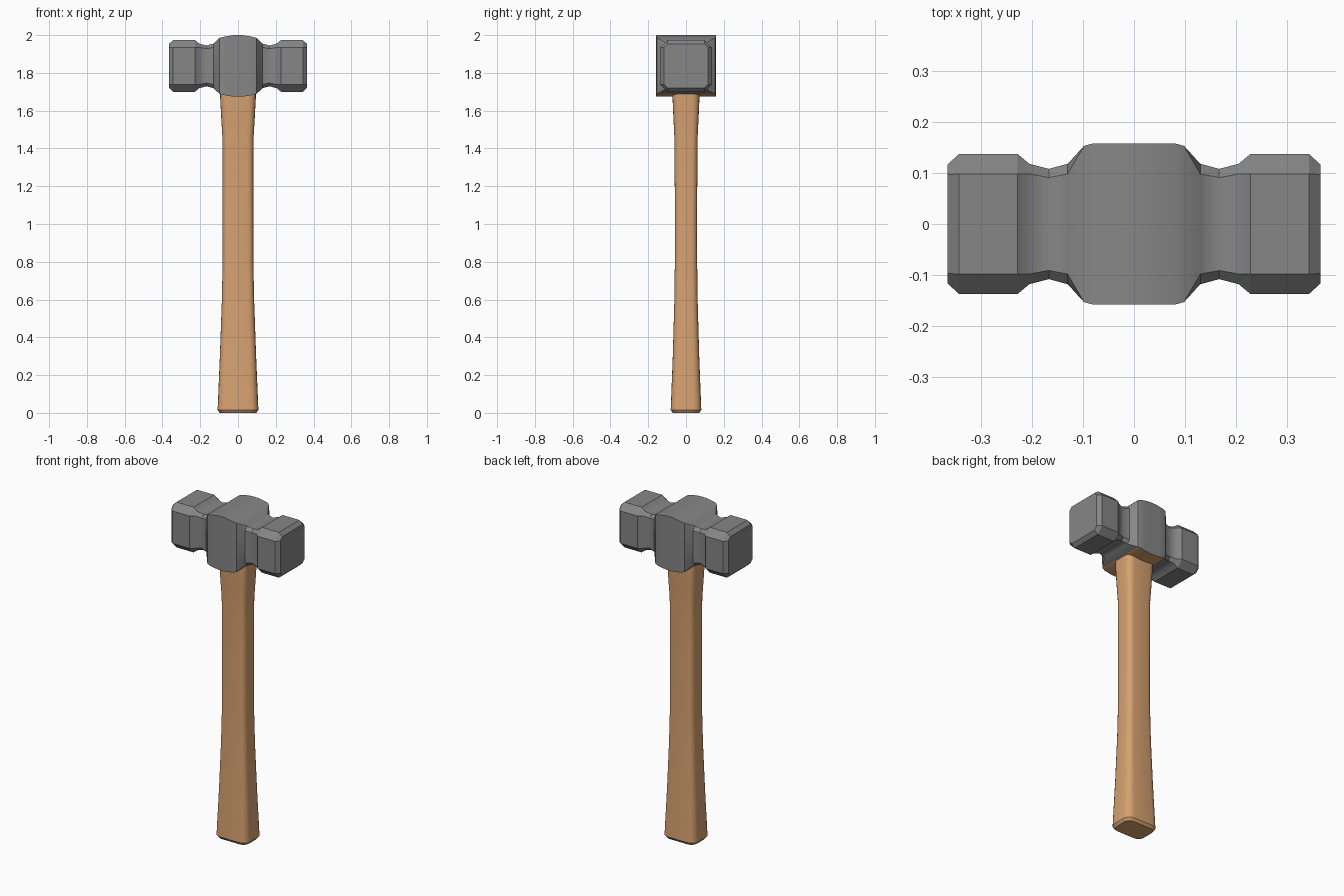
import bpy, bmesh, math
from mathutils import Vector

if "Cube" in bpy.data.objects:
    bpy.data.objects.remove(bpy.data.objects["Cube"])


def material(name, rgb):
    m = bpy.data.materials.new(name)
    m.diffuse_color = (*rgb, 1.0)
    m.use_nodes = True
    m.node_tree.nodes["Principled BSDF"].inputs["Base Color"].default_value = m.diffuse_color
    return m


steel = material("grey_steel", (0.24, 0.24, 0.24))
wood = material("light_wood", (0.68, 0.36, 0.165))


def loft(name, rings, mats):
    """Skin a list of equal-length point rings and cap both ends."""
    bm = bmesh.new()
    loops = [[bm.verts.new(p) for p in ring] for ring in rings]
    n = len(loops[0])
    for a, b in zip(loops, loops[1:]):
        for i in range(n):
            j = (i + 1) % n
            bm.faces.new((a[i], a[j], b[j], b[i]))
    bm.faces.new(loops[0])
    bm.faces.new(loops[-1])
    bmesh.ops.remove_doubles(bm, verts=bm.verts, dist=1e-5)
    bmesh.ops.recalc_face_normals(bm, faces=bm.faces)
    mesh = bpy.data.meshes.new(name)
    bm.to_mesh(mesh)
    bm.free()
    for m in mats:
        mesh.materials.append(m)
    obj = bpy.data.objects.new(name, mesh)
    bpy.context.collection.objects.link(obj)
    bpy.ops.object.select_all(action='DESELECT')
    obj.select_set(True)
    bpy.context.view_layer.objects.active = obj
    bpy.ops.object.shade_smooth_by_angle(angle=math.radians(30))
    return obj


# Hammer head: chamfered square sections along x (x, half y, half z, corner cut)
HEAD_Z = 1.837
half_head = [
    (0.365, 0.117, 0.117, 0.020),
    (0.343, 0.137, 0.137, 0.039),
    (0.228, 0.137, 0.137, 0.039),
    (0.205, 0.118, 0.118, 0.020),
    (0.167, 0.108, 0.108, 0.017),
    (0.130, 0.118, 0.118, 0.020),
    (0.098, 0.153, 0.148, 0.0),
    (0.080, 0.158, 0.153, 0.0),
    (0.050, 0.158, 0.159, 0.0),
    (0.020, 0.158, 0.163, 0.0),
]
sections = half_head + [(-x, y, z, c) for x, y, z, c in reversed(half_head)]


def cut_square(x, hy, hz, c):
    pts = []
    for sy, sz, flip in ((1, 1, 0), (-1, 1, 1), (-1, -1, 0), (1, -1, 1)):
        pair = [(x, sy * hy, HEAD_Z + sz * (hz - c)),
                (x, sy * (hy - c), HEAD_Z + sz * hz)]
        pts += pair[::-1] if flip else pair
    return pts


head = loft("hammer_head", [cut_square(*s) for s in sections], [steel, wood])

# Underside of the middle block is wood coloured
for f in head.data.polygons:
    if abs(f.center.x) < 0.097 and f.normal.z < -0.5:
        f.material_index = 1


# Handle: rounded rectangles up z (z, half x, half y)
def rounded_rect(z, hx, hy, steps=4):
    r = 0.52 * hy
    pts = []
    for k, (sx, sy) in enumerate(((1, 1), (-1, 1), (-1, -1), (1, -1))):
        for i in range(steps + 1):
            a = math.pi / 2 * (k + i / steps)
            pts.append(Vector((sx * (hx - r) + r * math.cos(a),
                               sy * (hy - r) + r * math.sin(a), z)))
    return pts


profile = [
    (0.0, 0.097, 0.070),
    (0.016, 0.108, 0.081),
    (0.30, 0.096, 0.070),
    (0.58, 0.086, 0.062),
    (0.80, 0.081, 0.059),
    (1.10, 0.081, 0.059),
    (1.45, 0.082, 0.061),
    (1.55, 0.088, 0.066),
    (1.66, 0.094, 0.071),
    (1.72, 0.095, 0.071),
]
loft("handle", [rounded_rect(*p) for p in profile], [wood])
